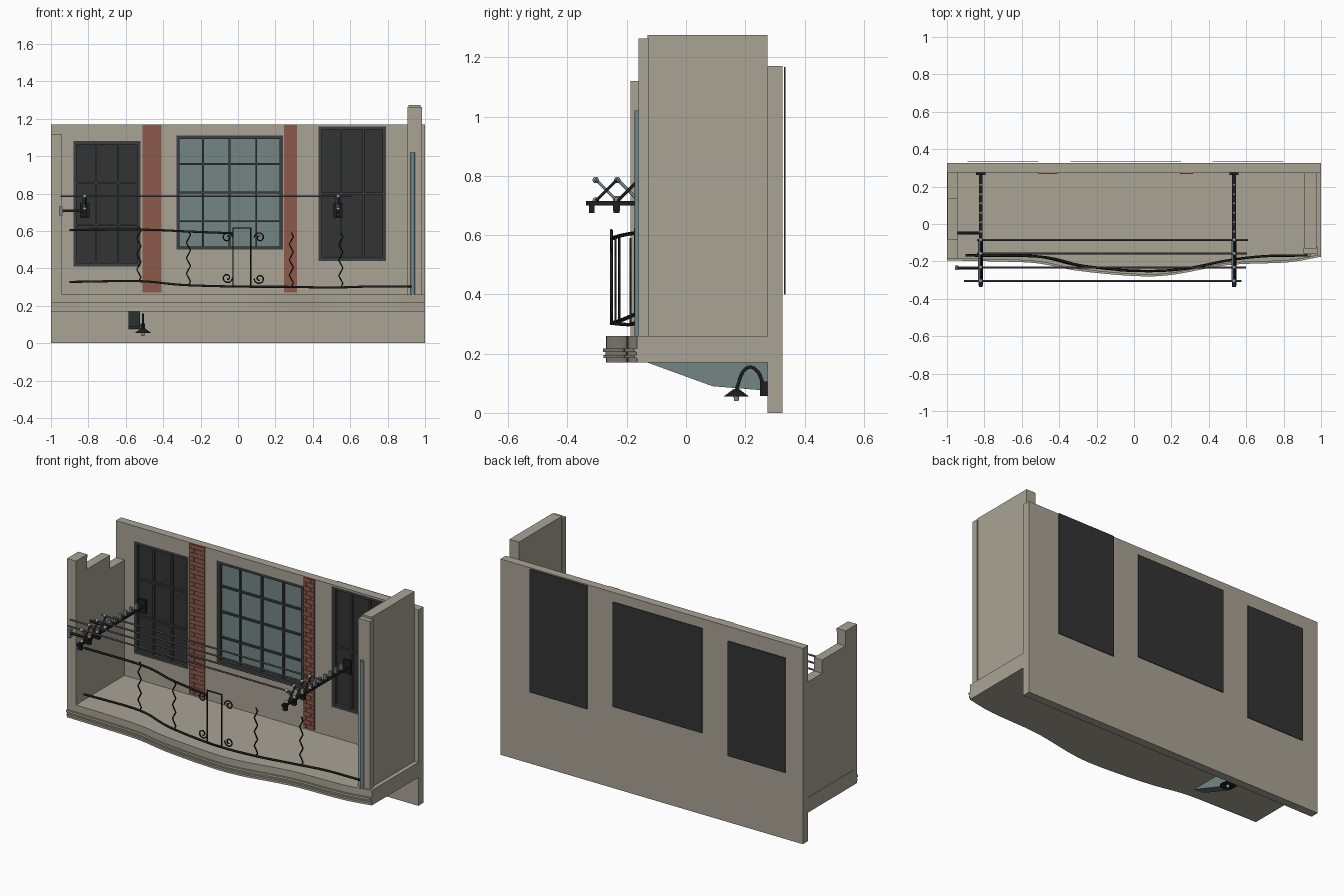
import bpy, bmesh, math
from mathutils import Vector

old = bpy.data.objects.get("Cube")
if old:
    bpy.data.objects.remove(old, do_unlink=True)


def material(name, r, g, b):
    m = bpy.data.materials.new(name)
    m.use_nodes = True
    m.diffuse_color = (r, g, b, 1)
    m.node_tree.nodes["Principled BSDF"].inputs["Base Color"].default_value = (r, g, b, 1)
    return m


STONE = material("warm_stone", .40, .37, .30)
BRICK = material("red_brick", .27, .10, .07)
SLATE = material("slate_blue", .17, .24, .26)
GLASS = material("grey_glass", .175, .235, .235)
PANE = material("dark_pane", .033, .033, .034)
FRAME = material("frame_grey", .045, .048, .052)
IRON = material("black_iron", .013, .013, .014)
WIRE = material("wire_grey", .12, .12, .12)
JOINT = material("joint_grey", .30, .32, .31)


def finish(name, bm, mat):
    bmesh.ops.recalc_face_normals(bm, faces=bm.faces)
    me = bpy.data.meshes.new(name)
    bm.to_mesh(me)
    bm.free()
    me.materials.append(mat)
    ob = bpy.data.objects.new(name, me)
    bpy.context.scene.collection.objects.link(ob)
    return ob


def add_box(bm, x, y, z):
    verts = bmesh.ops.create_cube(bm, size=1)["verts"]
    for v in verts:
        v.co = [r[0] + (c + .5) * (r[1] - r[0]) for r, c in zip((x, y, z), v.co)]


def boxes(name, mat, *ranges):
    bm = bmesh.new()
    for r in ranges:
        add_box(bm, *r)
    return finish(name, bm, mat)


def prism(name, mat, points, offset):
    """Extrude a flat outline along an offset."""
    bm = bmesh.new()
    face = bm.faces.new([bm.verts.new(p) for p in points])
    res = bmesh.ops.extrude_face_region(bm, geom=[face])
    new = [v for v in res["geom"] if isinstance(v, bmesh.types.BMVert)]
    bmesh.ops.translate(bm, verts=new, vec=offset)
    return finish(name, bm, mat)


def tubes(name, mat, radius, paths, closed=False):
    cu = bpy.data.curves.new(name, "CURVE")
    cu.dimensions = "3D"
    cu.bevel_depth = radius
    cu.bevel_resolution = 1
    cu.use_fill_caps = True
    for path in paths:
        sp = cu.splines.new("POLY")
        sp.points.add(len(path) - 1)
        sp.use_cyclic_u = closed
        for p, co in zip(sp.points, path):
            p.co = (*co, 1)
    tmp = bpy.data.objects.new(name + "_path", cu)
    me = bpy.data.meshes.new_from_object(tmp)
    bpy.data.objects.remove(tmp)
    me.materials.clear()
    me.materials.append(mat)
    me.shade_smooth()
    ob = bpy.data.objects.new(name, me)
    bpy.context.scene.collection.objects.link(ob)
    return ob


def smooth_path(pts, steps=8):
    """Catmull-Rom samples through the points."""
    p = [Vector(q) for q in pts]
    p = [2 * p[0] - p[1]] + p + [2 * p[-1] - p[-2]]
    out = []
    for a, b, c, d in zip(p, p[1:], p[2:], p[3:]):
        for i in range(steps):
            t = i / steps
            out.append(.5 * (2 * b + (c - a) * t + (2 * a - 5 * b + 4 * c - d) * t * t
                             + (3 * b - a - 3 * c + d) * t ** 3))
    return out + [p[-2]]


# Back wall with window openings, each holding frame, bars, pane and rear panel
wall = boxes("back_wall", STONE, ((-1, 1), (.275, .325), (0, 1.17)))
windows = [("left_door", -.88, -.52, .41, 1.08, 3, 3, PANE),
           ("centre_window", -.33, .24, .50, 1.11, 4, 4, GLASS),
           ("right_door", .43, .79, .44, 1.16, 3, 2, PANE)]
cutter = boxes("window_cutter", STONE,
               *[((a, b), (.2, .4), (c, d)) for _, a, b, c, d, *_ in windows])
cutter.hide_render = True
mod = wall.modifiers.new("openings", "BOOLEAN")
mod.object = cutter
mod.solver = "EXACT"
dg = bpy.context.evaluated_depsgraph_get()
wall.data = bpy.data.meshes.new_from_object(wall.evaluated_get(dg))
wall.modifiers.clear()
bpy.data.objects.remove(cutter)

for name, a, b, c, d, cols, rows, mat in windows:
    w, y = .018, (.277, .303)
    parts = [((a, a + w), y, (c, d)), ((b - w, b), y, (c, d)),
             ((a, b), y, (c, c + w)), ((a, b), y, (d - w, d))]
    for i in range(1, cols):
        x = a + (b - a) * i / cols
        parts.append(((x - .005, x + .005), (.284, .3), (c, d)))
    for i in range(1, rows):
        z = c + (d - c) * i / rows
        parts.append(((a, b), (.284, .3), (z - .005, z + .005)))
    boxes(name + "_frame", FRAME, *parts)
    boxes(name + "_pane", mat, ((a, b), (.296, .304), (c, d)))
    boxes(name + "_rear_panel", PANE, ((a - .01, b + .01), (.331, .335), (c - .01, d + .007)))

# Brick pilasters in running bond
for name, a, b in (("left_bricks", -.51, -.41), ("right_bricks", .245, .315)):
    parts = [((a, b), (.271, .28), (.27, 1.17))]
    courses, mid = 36, (a + b) / 2
    h = .9 / courses
    for i in range(courses):
        z = (.27 + i * h, .27 + i * h + h * .85)
        cut = mid + (.015 if i % 2 else -.015)
        for x in ((a, cut - .002), (cut + .002, b)):
            parts.append((x, (.268, .272), z))
    boxes(name, BRICK, *parts)

# Curved balcony floor with stacked mouldings
edge = smooth_path([(-1, -.185, 0), (-.75, -.19, 0), (-.52, -.20, 0), (-.3, -.24, 0),
                    (0, -.268, 0), (.2, -.262, 0), (.5, -.21, 0), (.82, -.195, 0), (1, -.165, 0)])
layers = [(.17, .185, 0), (.185, .195, .008), (.195, .205, .002), (.205, .218, .01), (.218, .26, 0)]
for i, (z0, z1, out) in enumerate(layers):
    outline = [(p.x, p.y - out, z0) for p in edge] + [(1, .275, z0), (-1, .275, z0)]
    prism("floor_layer_%d" % (i + 1), STONE, outline, (0, 0, z1 - z0))

# Side walls: stepped on one side, tall with a front post on the other
prism("stepped_side_wall", STONE,
      [(-.998, y, z) for y, z in ((-.16, .26), (.275, .26), (.275, .95), (.14, .95),
                                  (.14, 1.03), (-.08, 1.03), (-.08, 1.10), (-.16, 1.10))], (.055, 0, 0))
boxes("stepped_wall_post", STONE, ((-1, -.94), (-.187, -.155), (.26, 1.10)),
      ((-1, -.94), (-.187, -.08), (1.10, 1.12)))
boxes("tall_side_wall", STONE, ((.912, .975), (-.13, .275), (.26, 1.275)))
boxes("tall_wall_post", STONE, ((.906, .985), (-.16, -.125), (.26, 1.263)))
tubes("drain_pipe", SLATE, .012, [[(.935, -.163, .26), (.935, -.163, 1.02)]])

# Iron railing
rail = smooth_path([(-.9, -.168, .328), (-.53, -.172, .332), (-.3, -.22, .312), (0, -.25, .303),
                    (.25, -.242, .302), (.5, -.195, .298), (.7, -.172, .303), (.93, -.168, .304)])
top = smooth_path([(-.9, -.168, .606), (-.5, -.175, .607), (-.28, -.222, .598), (-.03, -.25, .588)])
tubes("bottom_rail", IRON, .0065, [rail])
tubes("top_rail", IRON, .0065, [top])
tubes("centre_panel", IRON, .005,
      [[(-.027, -.252, .305), (.068, -.252, .305), (.068, -.252, .617), (-.027, -.252, .617)]], True)
zigzags = []
for x in (-.53, -.265, .285, .55):
    base = min(rail, key=lambda p: abs(p.x - x))
    zigzags.append([(x + .011 * (0, 1, 0, -1)[i % 4], base.y, base.z + .29 * i / 14) for i in range(15)])
tubes("zigzag_bars", IRON, .004, zigzags)


def scroll(cx, cz, side, up):
    pts = []
    for i in range(20):
        a, r = i * .42, .029 - .0011 * i
        pts.append((cx - side * r * math.cos(a), -.25, cz + up * r * math.sin(a)))
    return pts


tubes("scrolls", IRON, .004, [scroll(.115, .565, 1, 1), scroll(.115, .345, 1, -1),
                              scroll(-.058, .565, -1, 1), scroll(-.058, .35, -1, -1)])

# Clothes racks: beam, scissor links, knobs and stub posts
ys = [-.305 + .0733 * i for i in range(4)]
for side, x in (("right", -.82), ("left", .535)):
    boxes(side + "_rack_beam", IRON, ((x - .01, x + .01), (-.338, .275), (.70, .715)),
          *[((x - .012, x + .012), (y - .01, y + .01), (.674, .705)) for y in (-.318, -.235, -.15)],
          ((x - .025, x + .025), (.262, .275), (.67, .75)))
    pairs = list(zip(ys, ys[1:]))
    tubes(side + "_rack_links_a", SLATE, .006,
          [[(x - .008, a, .788), (x - .008, b, .715)] for a, b in pairs])
    tubes(side + "_rack_links_b", IRON, .006,
          [[(x + .008, a, .715), (x + .008, b, .788)] for a, b in pairs])
    bm = bmesh.new()
    for y in ys:
        for z in (.717, .786):
            ball = bmesh.ops.create_icosphere(bm, subdivisions=2, radius=.011)["verts"]
            bmesh.ops.translate(bm, verts=ball, vec=(x, y, z))
    finish(side + "_rack_joints", bm, JOINT).data.shade_smooth()
    boxes(side + "_rack_stubs", SLATE,
          *[((x - .009, x + .009), (y - .007, y + .007), (.712, .745))
            for y in [-.04 + .05 * i for i in range(6)]])

# Washing lines and wall arms
starts, ends = (-.91, -.95, -.84, -.84), (.575, .60, .605, .61)
tubes("washing_lines", WIRE, .005,
      [[(a, y, .786), (b, y, .786)] for a, b, y in zip(starts, ends, ys)])
tubes("wall_arms", IRON, .008, [[(-.945, y, .708), (-.82, y, .708)] for y in (-.235, -.048)])
boxes("arm_cap", SLATE, ((-.957, -.937), (-.247, -.223), (.682, .732)))

# Bracket under the floor and hanging lamp
prism("floor_bracket", GLASS, [(-.585, y, z) for y, z in
      ((-.13, .17), (.09, .09), (.275, .075), (.275, .17))], (.06, 0, 0))
lx = -.508
boxes("lamp_mount", IRON, ((lx - .012, lx + .012), (.25, .275), (.057, .106)))
tubes("lamp_arm", IRON, .006, [smooth_path([(lx, .262, .09), (lx, .245, .135), (lx, .217, .155),
                                            (lx, .19, .135), (lx, .17, .078)])])
for name, mat, r1, r2, z0, z1 in (("lamp_shade", IRON, .043, .01, .055, .08),
                                  ("lamp_bulb", JOINT, .007, .01, .04, .056)):
    bm = bmesh.new()
    cone = bmesh.ops.create_cone(bm, cap_ends=True, segments=20, radius1=r1, radius2=r2, depth=z1 - z0)
    bmesh.ops.translate(bm, verts=cone["verts"], vec=(lx, .17, (z0 + z1) / 2))
    finish(name, bm, mat)
